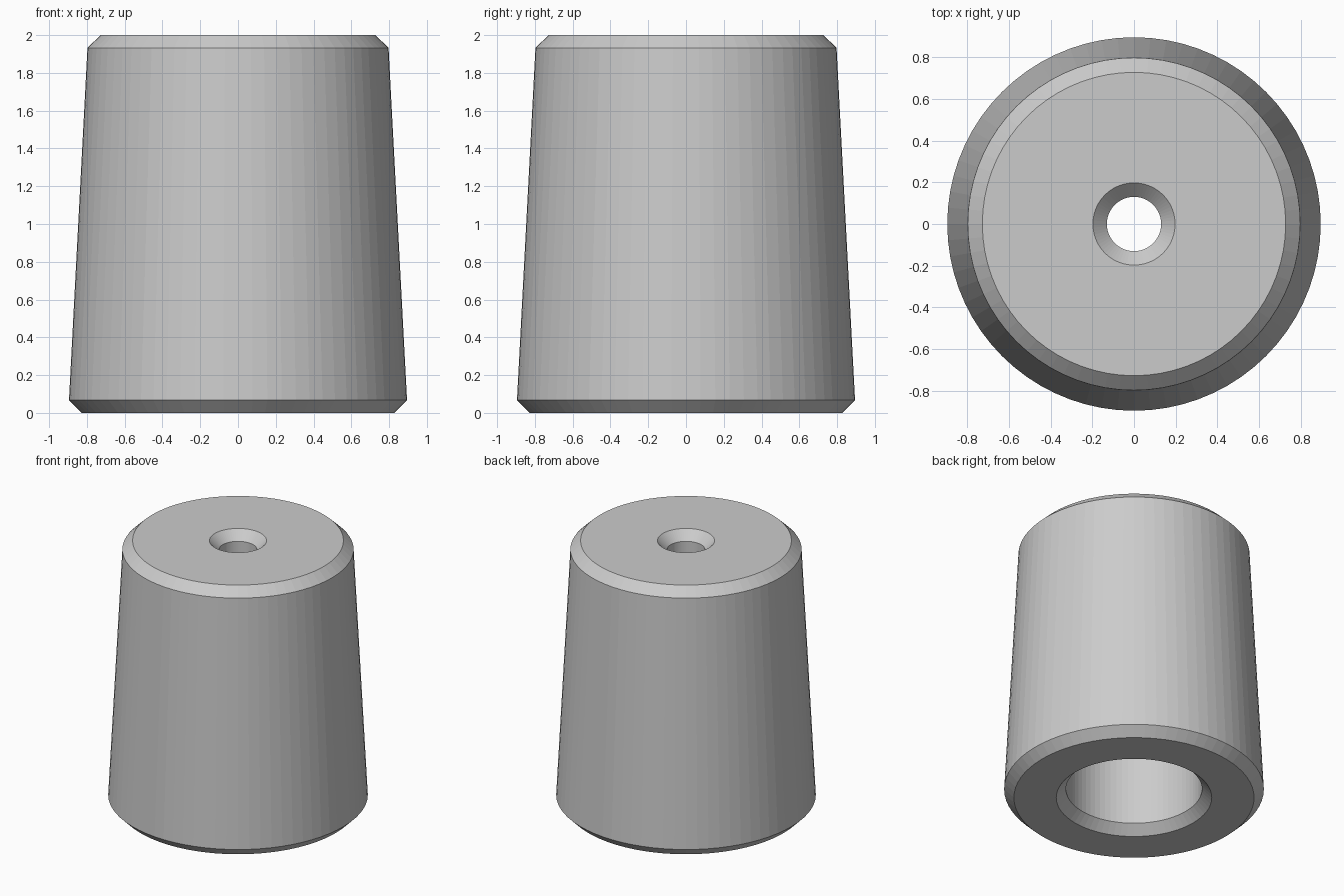
import bpy
import bmesh
from math import pi

cube = bpy.data.objects.get("Cube")
if cube:
    bpy.data.objects.remove(cube, do_unlink=True)

SEGMENTS = 72
HEIGHT = 2.0
CHAMFER = 0.067
BORE_TOP = 1.67
BASE_R, TOP_R = 0.895, 0.797
BORE_R, HOLE_R = 0.469, 0.13

# Closed cross-section (radius, height): tapered wall, top hole, wide bore
profile = [
    (BASE_R - CHAMFER, 0),
    (BASE_R, CHAMFER),
    (TOP_R, HEIGHT - CHAMFER),
    (TOP_R - 0.07, HEIGHT),
    (HOLE_R + CHAMFER, HEIGHT),
    (HOLE_R, HEIGHT - CHAMFER),
    (HOLE_R, BORE_TOP),
    (BORE_R, BORE_TOP),
    (BORE_R, CHAMFER),
    (BORE_R + CHAMFER, 0),
]

# Revolve the section into a solid
bm = bmesh.new()
verts = [bm.verts.new((r, 0, z)) for r, z in profile]
edges = [bm.edges.new((v, verts[(i + 1) % len(verts)])) for i, v in enumerate(verts)]
bmesh.ops.spin(bm, geom=verts + edges, cent=(0, 0, 0), axis=(0, 0, 1),
               angle=2 * pi, steps=SEGMENTS, use_merge=True)
bmesh.ops.remove_doubles(bm, verts=bm.verts, dist=0.0001)
bmesh.ops.recalc_face_normals(bm, faces=bm.faces)

mesh = bpy.data.meshes.new("tapered_foot")
bm.to_mesh(mesh)
bm.free()
foot = bpy.data.objects.new("tapered_foot", mesh)
bpy.context.collection.objects.link(foot)

# Plain grey material
grey = bpy.data.materials.new("light_grey")
grey.use_nodes = True
colour = (0.6, 0.6, 0.6, 1)
grey.diffuse_color = colour
grey.node_tree.nodes["Principled BSDF"].inputs["Base Color"].default_value = colour
mesh.materials.append(grey)
